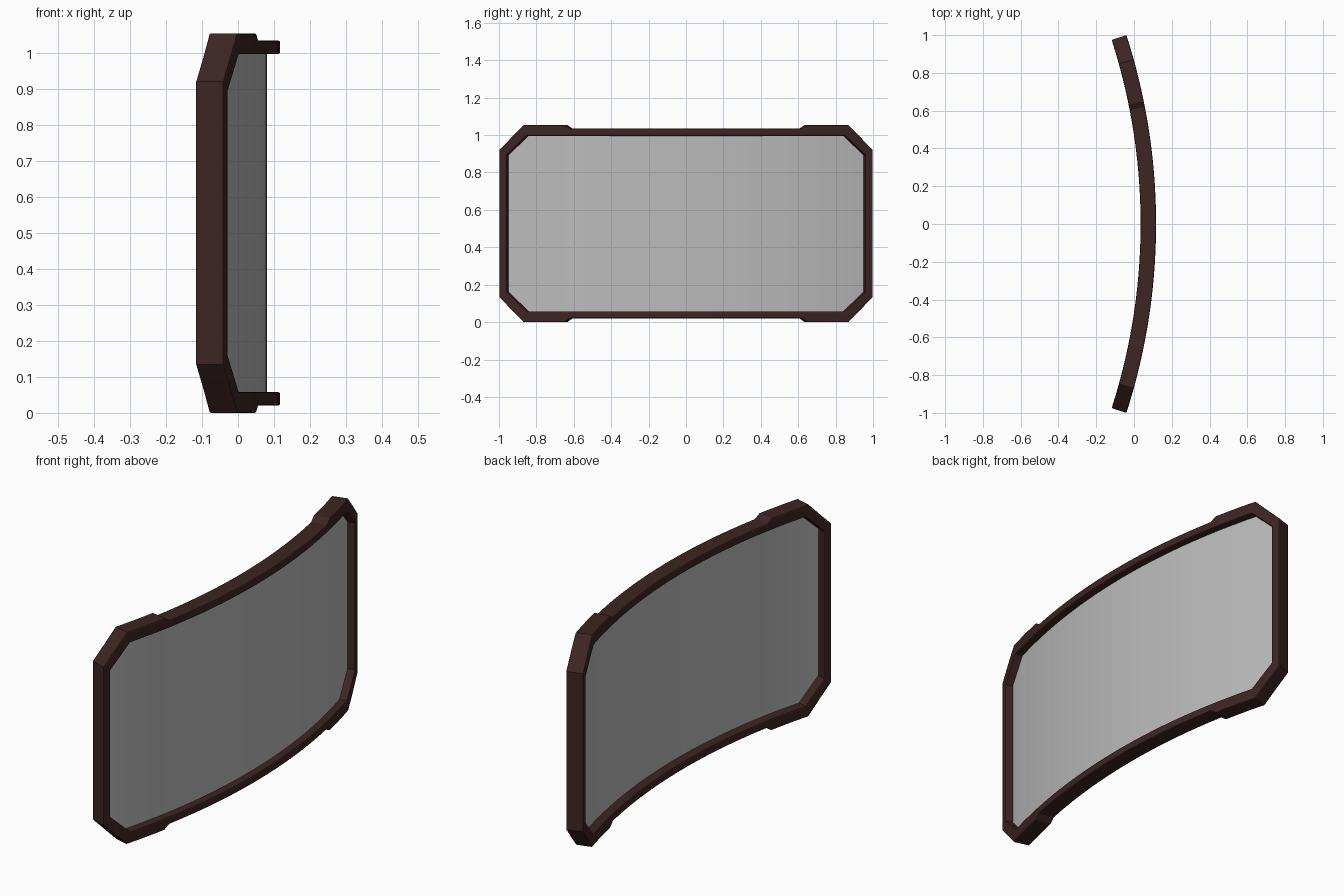
import bpy, bmesh
from math import asin, cos, sin, radians

if "Cube" in bpy.data.objects:
    bpy.data.objects.remove(bpy.data.objects["Cube"])

R_OUT, R_IN, R_PANE = 3.26, 3.178, 3.223   # radii of frame faces and pane
X_MAX, H = 0.117, 1.054                    # outermost x, total height


def bend(y, z, r):
    """Wrap a flat (y, z) point onto an arc that bulges towards +x."""
    a = asin(y / R_OUT)
    return (X_MAX - R_OUT + r * cos(a), r * sin(a), z)


def material(name, rgba):
    m = bpy.data.materials.new(name)
    m.diffuse_color = rgba
    m.use_nodes = True
    m.node_tree.nodes["Principled BSDF"].inputs["Base Color"].default_value = m.diffuse_color
    return m


def finish(bm, name, mat):
    bmesh.ops.recalc_face_normals(bm, faces=bm.faces)
    me = bpy.data.meshes.new(name)
    bm.to_mesh(me)
    bm.free()
    me.materials.append(mat)
    ob = bpy.data.objects.new(name, me)
    bpy.context.collection.objects.link(ob)
    return ob


def lerp_rows(a, b, n):
    return [tuple(p + (q - p) * i / n for p, q in zip(a, b)) for i in range(1, n + 1)]


# Upper right outline stations: outer y, outer z, inner y, inner z
side = (1.0, 0.92, 0.96, 0.892)
corner = (0.87, H, 0.852, 0.996)
pad_end = (0.65, H, 0.645, 0.996)
bar_end = (0.62, 1.034, 0.62, 0.996)
middle = (0.0, 1.034, 0.0, 0.996)
right = ([side] + lerp_rows(side, corner, 2) + lerp_rows(corner, pad_end, 3)
         + [bar_end] + lerp_rows(bar_end, middle, 9))
top = right + [(-a, b, -c, d) for a, b, c, d in reversed(right[:-1])]
bottom = [(a, H - b, c, H - d) for a, b, c, d in reversed(top)]
ring = top + bottom

# Frame: closed rectangular section following the outline
bm = bmesh.new()
sections = []
for yo, zo, yi, zi in ring:
    sections.append([bm.verts.new(p) for p in (
        bend(yo, zo, R_OUT), bend(yo, zo, R_IN),
        bend(yi, zi, R_IN), bend(yi, zi, R_OUT))])
for s, t in zip(sections, sections[1:] + sections[:1]):
    for k in range(4):
        j = (k + 1) % 4
        bm.faces.new((s[k], s[j], t[j], t[k]))
frame = finish(bm, "frame", material("dark_brown", (0.045, 0.018, 0.017, 1)))
bev = frame.modifiers.new("edge_bevel", "BEVEL")
bev.width = 0.006
bev.segments = 2
bev.limit_method = 'ANGLE'
bev.angle_limit = radians(60)

# Pane: curved sheet set into the middle of the frame depth
bm = bmesh.new()
cols = [[bm.verts.new(bend(yi, z, R_PANE)) for z in (H - zi, zi)]
        for _, _, yi, zi in top]
for s, t in zip(cols, cols[1:]):
    bm.faces.new((s[0], t[0], t[1], s[1]))
finish(bm, "pane", material("grey_glass", (0.5, 0.5, 0.5, 0.85)))
